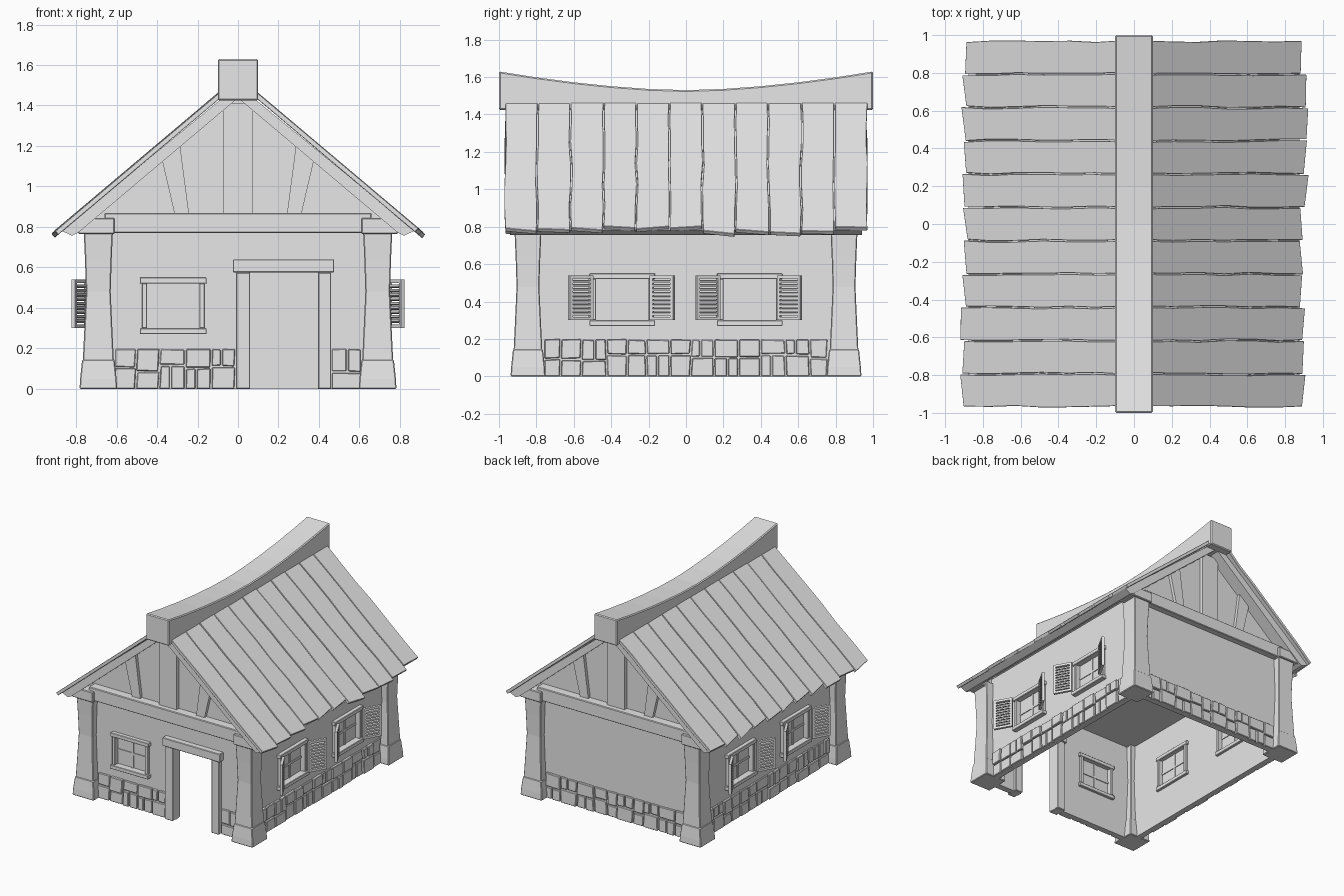
import bpy, bmesh, math, random
from mathutils import Vector

random.seed(7)
cube = bpy.data.objects.get("Cube")
if cube:
    bpy.data.objects.remove(cube, do_unlink=True)

grey = bpy.data.materials.new("plain grey")
grey.use_nodes = True
grey.diffuse_color = (0.8, 0.8, 0.8, 1)
grey.node_tree.nodes["Principled BSDF"].inputs["Base Color"].default_value = (0.8, 0.8, 0.8, 1)


def jit(a):
    return random.uniform(-a, a)


def make(name, lofts, bevel=0):
    """One object from a list of lofts; a loft is a list of matching rings."""
    bm = bmesh.new()
    for rings in lofts:
        vs = [[bm.verts.new(p) for p in r] for r in rings]
        n = len(vs[0])
        for lo, hi in zip(vs, vs[1:]):
            for i in range(n):
                j = (i + 1) % n
                bm.faces.new((lo[i], lo[j], hi[j], hi[i]))
        bm.faces.new(vs[0][::-1])
        bm.faces.new(vs[-1])
    bmesh.ops.recalc_face_normals(bm, faces=bm.faces)
    mesh = bpy.data.meshes.new(name)
    bm.to_mesh(mesh)
    bm.free()
    mesh.materials.append(grey)
    ob = bpy.data.objects.new(name, mesh)
    bpy.context.collection.objects.link(ob)
    if bevel:
        mod = ob.modifiers.new("soft edges", "BEVEL")
        mod.width = bevel
        mod.segments = 1
    return ob


# Wall coordinates: u runs along the wall, o is the distance out from the centre
SIDES = {
    "front": lambda u, o, z: (u, -o, z),
    "back": lambda u, o, z: (u, o, z),
    "left": lambda u, o, z: (o, u, z),
    "right": lambda u, o, z: (-o, u, z),
}
OUT = {"front": 0.86, "back": 0.86, "left": 0.70, "right": 0.70}
HALF = {"front": 0.70, "back": 0.70, "left": 0.86, "right": 0.86}


def prism(side, outline, o0, o1):
    """Outline of (u, z) points pushed from o0 to o1."""
    f = SIDES[side]
    return [[f(u, o, z) for u, z in outline] for o in (o0, o1)]


def box(side, u0, u1, o0, o1, z0, z1):
    return prism(side, [(u0, z0), (u1, z0), (u1, z1), (u0, z1)], o0, o1)


# Walls made of strips around their openings
def wall(side, holes):
    o, h = OUT[side], HALF[side]
    top = 0.84
    parts, u = [], -h
    for a, b, z0, z1 in holes:
        parts.append(box(side, u, a, o - 0.04, o, 0, top))
        if z0 > 0:
            parts.append(box(side, a, b, o - 0.04, o, 0, z0))
        parts.append(box(side, a, b, o - 0.04, o, z1, top))
        u = b
    parts.append(box(side, u, h, o - 0.04, o, 0, top))
    make(side + "_wall", parts)


def window(name, side, a, b, z0, z1):
    o = OUT[side]
    i0, i1 = o - 0.06, o + 0.025
    make(name + "_frame", [
        box(side, a - 0.025, a, i0, i1, z0, z1),
        box(side, b, b + 0.025, i0, i1, z0, z1),
        box(side, a - 0.035, b + 0.035, i0, i1 + 0.006, z1, z1 + 0.03),
        box(side, a - 0.035, b + 0.035, i0, i1 + 0.012, z0 - 0.03, z0)], 0.003)
    m, k = (a + b) / 2, (z0 + z1) / 2
    make(name + "_pane", [
        box(side, a, b, o - 0.024, o - 0.016, z0, z1),
        box(side, m - 0.008, m + 0.008, o - 0.03, o - 0.01, z0, z1),
        box(side, a, b, o - 0.03, o - 0.01, k - 0.008, k + 0.008)])


# Louvred shutter standing open at an angle from hinge to free edge
def shutter(name, side, hinge, edge):
    f = SIDES[side]
    p0, p1 = Vector((hinge, 0.735)), Vector((edge, 0.805))
    d = p1 - p0
    n = Vector((-d.y, d.x)).normalized()
    if n.y < 0:
        n = -n

    def bar(t0, t1, n0, n1, z0, z1, tilt=0):
        def pt(t, k, z):
            q = p0 + d * t + n * k
            return f(q.x, q.y, z)
        return [[pt(t, n0, z0 + tilt), pt(t, n1, z0), pt(t, n1, z1), pt(t, n0, z1 + tilt)]
                for t in (t0, t1)]
    parts = [bar(0, 0.12, 0, 0.02, 0.3, 0.54), bar(0.88, 1, 0, 0.02, 0.3, 0.54),
             bar(0, 1, 0, 0.02, 0.3, 0.318), bar(0, 1, 0, 0.02, 0.522, 0.54)]
    for i in range(9):
        z = 0.326 + i * 0.0215
        parts.append(bar(0.1, 0.9, -0.002, 0.018, z, z + 0.012, 0.006))
    make(name, parts)


# Rough stone footing in two courses
def stones(side, spans):
    o = OUT[side]
    parts = []
    for start, end in spans:
        u, lean = start, 0
        while u < end - 0.01:
            w = random.uniform(0.09, 0.15)
            if end - u - w < 0.06:
                w = end - u
            nxt = jit(0.008)
            split = 0.1 + jit(0.018)
            g = 0.004
            mid = u + w * random.uniform(0.4, 0.6)
            cells = [(u, u + w, 0, split), (u, u + w, split, 0.2)]
            if w > 0.12:
                k = random.randrange(2)
                z0, z1 = cells.pop(k)[2:]
                cells += [(u, mid, z0, z1), (mid, u + w, z0, z1)]
            for a, b, z0, z1 in cells:
                a0, b0 = a + g + lean * (a == u), b - g + nxt * (b == u + w)
                low = z0 + g if z0 else 0
                parts.append(prism(side, [(a0, low), (b0, low + (jit(0.004) if z0 else 0)),
                                          (b - g, z1 - g + jit(0.004)), (a + g, z1 - g)],
                                   o - 0.01, o + 0.016 + jit(0.006)))
            u, lean = u + w, nxt
    make(side + "_stones", parts, 0.004)


WIN = (0.30, 0.52)
wall("front", [(-0.45, -0.19) + WIN, (0.06, 0.395, 0, 0.575)])
wall("back", [])
window("front_window", "front", -0.45, -0.19, *WIN)
stones("front", [(-0.61, -0.01), (0.46, 0.61)])
stones("back", [(-0.61, 0.61)])
for s in ("left", "right"):
    wall(s, [(-0.48, -0.2) + WIN, (0.2, 0.48) + WIN])
    stones(s, [(-0.76, 0.76)])
    for tag, a in (("front", -0.48), ("rear", 0.2)):
        window(f"{s}_{tag}_window", s, a, a + 0.28, *WIN)
        shutter(f"{s}_{tag}_shutter_a", s, a - 0.025, a - 0.15)
        shutter(f"{s}_{tag}_shutter_b", s, a + 0.295, a + 0.42)

# Door frame around the open doorway
make("door_frame", [
    box("front", -0.01, 0.06, 0.8, 0.895, 0, 0.575),
    box("front", 0.395, 0.46, 0.8, 0.895, 0, 0.575),
    box("front", -0.025, 0.475, 0.795, 0.905, 0.575, 0.64)], 0.004)

# Corner posts with waisted shafts and flared feet
SHAFT = [(0.13, 0.077), (0.3, 0.069), (0.48, 0.061), (0.64, 0.066), (0.8, 0.073)]
FOOT = [(0, 0.093), (0.05, 0.09), (0.145, 0.08)]
for sx in (-1, 1):
    for sy in (-1, 1):
        tag = ("left" if sx > 0 else "right") + ("_front" if sy < 0 else "_rear")
        for part, prof in (("post", SHAFT), ("post_foot", FOOT)):
            make(f"{tag}_{part}", [[[(sx * 0.69 + i * r, sy * 0.845 + j * r, z)
                                     for i, j in ((-1, -1), (1, -1), (1, 1), (-1, 1))]
                                    for z, r in prof]], 0.005)

# Gable ends: tie beam, beam caps, boarding, king post and braces
for s in ("front", "back"):
    make(s + "_tie_beam", [box(s, -0.66, 0.66, 0.82, 0.91, 0.77, 0.87)], 0.005)
    make(s + "_beam_caps", [box(s, k - 0.09, k + 0.09, 0.79, 0.932, 0.765, 0.865 - 0.02)
                            for k in (-0.7, 0.7)], 0.005)
    make(s + "_gable", [prism(s, [(-0.77, 0.79), (0.77, 0.79), (0, 1.44)], 0.81, 0.84)])
    make(s + "_king_post", [box(s, -0.075, 0.075, 0.83, 0.87, 0.85, 1.41)])
    make(s + "_braces", [prism(s, [(k * 0.31, 0.85), (k * 0.24, 0.85), (k * 0.29, 1.23),
                                   (k * 0.38, 1.15)], 0.83, 0.865) for k in (-1, 1)])

make("ceiling", [box("front", -0.69, 0.69, -0.85, 0.85, 0.77, 0.785)])

# Roof: solid slabs under rough overlapping planks
SLOPE = 0.843
nx, nz = Vector((SLOPE, 1)).normalized()
for sx, tag in ((1, "left"), (-1, "right")):
    make(tag + "_roof_slab", [prism("front", [(0, 1.5), (sx * 0.875, 0.782), (sx * 0.82, 0.757),
                                              (sx * 0.79, 0.771), (0, 1.437)], -0.94, 0.94)])
    planks = []
    seams = [[-0.97 + i * 1.94 / 11 + jit(0.005) for k in range(7)] for i in range(12)]
    for lo, hi in zip(seams, seams[1:]):
        tip = random.uniform(0.885, 0.92)
        lift = jit(0.003)
        rings = []
        for k in range(7):
            x = 0.07 + (tip - 0.07) * k / 6
            z = 1.46 - SLOPE * (x - 0.1) + lift
            y0, y1 = lo[k] + 0.003, hi[k] - 0.003
            skew = jit(0.012) if k == 6 else 0
            ring = []
            for y, drop, e in ((y0, 0, skew), (y1, 0, -skew), (y1, 0.024, -skew), (y0, 0.024, skew)):
                ring.append((sx * (x + e - nx * drop), y, z - SLOPE * e - nz * drop))
            rings.append(ring)
        planks.append(rings)
    make(tag + "_roof_planks", planks, 0.002)

# Sagging ridge beam
make("ridge_beam", [[[(-0.1, y, 1.425), (0.1, y, 1.425),
                      (0.1, y, 1.53 + 0.1 * abs(y) ** 1.7), (-0.1, y, 1.53 + 0.1 * abs(y) ** 1.7)]
                     for y in [i / 5 - 1 for i in range(11)]]], 0.007)
